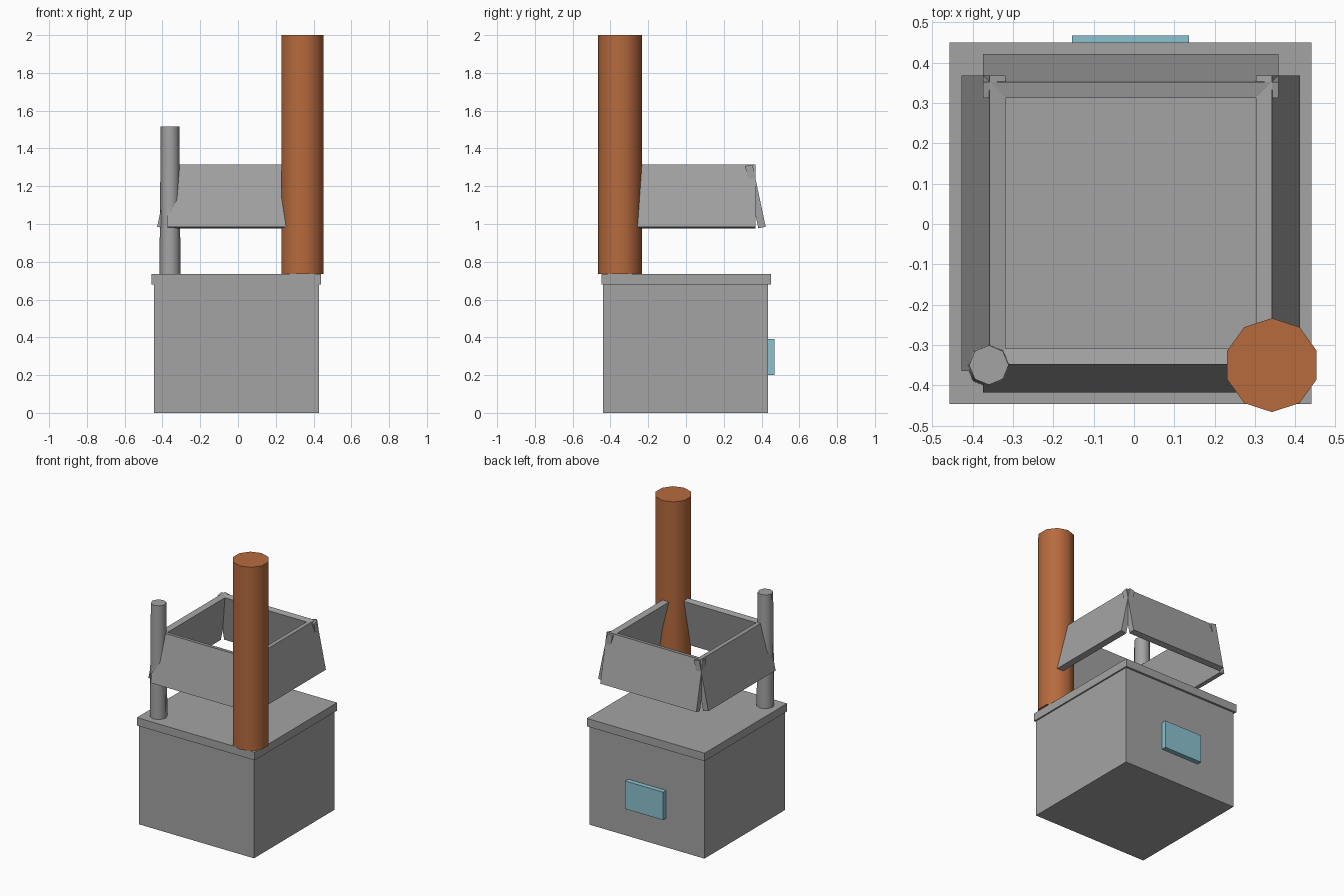
import bpy, math
from mathutils import Vector, Matrix

if "Cube" in bpy.data.objects:
    bpy.data.objects.remove(bpy.data.objects["Cube"])


def material(name, rgb):
    m = bpy.data.materials.new(name)
    m.diffuse_color = (*rgb, 1)
    m.use_nodes = True
    m.node_tree.nodes["Principled BSDF"].inputs["Base Color"].default_value = m.diffuse_color
    return m


GREY = material("grey metal", (0.37, 0.37, 0.37))
RUST = material("rusty orange", (0.47, 0.145, 0.047))
TEAL = material("pale teal", (0.26, 0.54, 0.63))


def finish(name, mat):
    ob = bpy.context.object
    ob.name = name
    ob.data.materials.append(mat)
    return ob


def box(name, lo, hi, mat):
    lo, hi = Vector(lo), Vector(hi)
    bpy.ops.mesh.primitive_cube_add(size=1)
    ob = finish(name, mat)
    size = hi - lo
    ob.data.transform(Matrix.Translation((lo + hi) / 2) @ Matrix.Diagonal((*size, 1)))
    return ob


def pipe(name, x, y, z0, z1, r0, r1, sides, mat):
    bpy.ops.mesh.primitive_cone_add(vertices=sides, radius1=r0, radius2=r1,
                                    depth=z1 - z0, location=(x, y, (z0 + z1) / 2))
    ob = finish(name, mat)
    bpy.ops.object.shade_smooth_by_angle(angle=math.radians(60))
    return ob


# Square base, its lid and the plate on the back
box("base", (-0.445, -0.44, 0), (0.43, 0.435, 0.68), GREY)
box("lid", (-0.457, -0.447, 0.68), (0.44, 0.45, 0.735), GREY)
box("back_plate", (-0.154, 0.43, 0.2), (0.137, 0.468, 0.392), TEAL)

# Chimney and thin tapered pipe
pipe("chimney", 0.342, -0.35, 0.735, 2.0, 0.1165, 0.1165, 10, RUST)
pipe("thin_pipe", -0.36, -0.35, 0.735, 1.515, 0.056, 0.049, 8, GREY)

# Four tilted panels flaring outwards, each hinged at its outer top edge
tilt = math.atan2(0.07, 0.33)
for i, side in enumerate(("back", "left", "front", "right")):
    panel = box(side + "_panel", (-0.366, -0.04, -0.337), (0.366, 0, 0), GREY)
    panel.data.transform(Matrix.Translation((-0.008, 0.002, 1.315))
                         @ Matrix.Rotation(i * math.pi / 2, 4, 'Z')
                         @ Matrix.Translation((0, 0.35, 0))
                         @ Matrix.Rotation(tilt, 4, 'X'))
